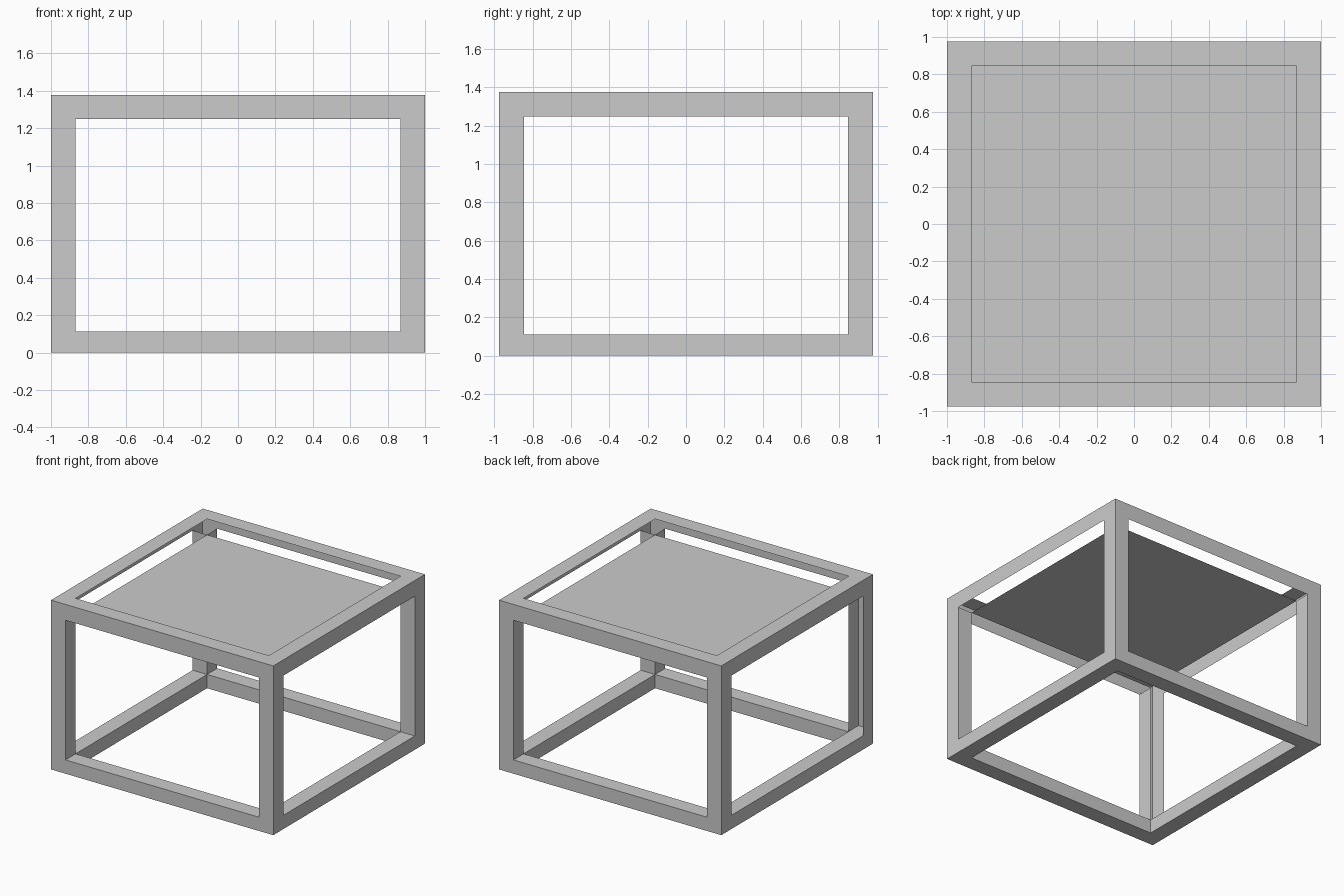
import bpy

if "Cube" in bpy.data.objects:
    bpy.data.objects.remove(bpy.data.objects["Cube"])

X, Y, H = 1.0, 0.975, 1.377        # outer half sizes and height
T = 0.13                           # beam width
LOW, HIGH = 0.112, 1.248           # top of lower beams, bottom of upper rails
CORNERS = [(-1, -1), (1, -1), (1, 1), (-1, 1)]


def make(name, verts, faces):
    mesh = bpy.data.meshes.new(name)
    mesh.from_pydata(verts, [], faces)
    mesh.update()
    obj = bpy.data.objects.new(name, mesh)
    bpy.context.collection.objects.link(obj)
    return obj


def ring(name, profile, closed):
    """Sweep an (inset, z) profile around the rectangle with mitred corners."""
    n = len(profile)
    verts = [(sx * (X - i), sy * (Y - i), z) for sx, sy in CORNERS for i, z in profile]
    faces = []
    for c in range(4):
        a, b = c * n, (c + 1) % 4 * n
        for k in range(n if closed else n - 1):
            m = (k + 1) % n
            faces.append((a + m, b + m, b + k, a + k))
    obj = make(name, verts, [f[::-1] for f in faces])
    return obj


def leg(name, sx, sy, open_inner_y=False):
    """Hollow post: outer and inner side walls, open at both ends."""
    x0, x1 = sorted((sx * X, sx * (X - T)))
    y0, y1 = sorted((sy * Y, sy * (Y - T)))
    plan = [(x0, y0), (x1, y0), (x1, y1), (x0, y1)]
    verts = [(x, y, z) for z in (LOW, HIGH) for x, y in plan]
    faces = [(k, (k + 1) % 4, (k + 1) % 4 + 4, k + 4) for k in range(4)]
    if open_inner_y:
        faces.pop(2 if sy < 0 else 0)
    make(name, verts, faces)


# Solid lower frame
ring("lower_frame", [(0, 0), (T, 0), (T, LOW), (0, LOW)], True)

# Upper frame: angle section with only an outer wall and a flat top
upper = ring("upper_frame", [(0, HIGH), (0, H), (T, H)], False)
upper.data.flip_normals()

# Legs; one is an open channel on its inner side
leg("front_left_leg", -1, -1, open_inner_y=True)
leg("front_right_leg", 1, -1)
leg("back_right_leg", 1, 1)
leg("back_left_leg", -1, 1)

# Thin sunken top panel
make("top_panel", [(sx * (X - T), sy * (Y - T), HIGH) for sx, sy in CORNERS], [(0, 1, 2, 3)])

# Consistent outward normals on the closed lower frame
import bmesh
lower = bpy.data.objects["lower_frame"].data
bm = bmesh.new()
bm.from_mesh(lower)
bmesh.ops.recalc_face_normals(bm, faces=bm.faces)
bm.to_mesh(lower)
bm.free()
# Upper frame: top must face up
top = upper.data
if max(top.polygons, key=lambda p: abs(p.normal.z)).normal.z < 0:
    top.flip_normals()
